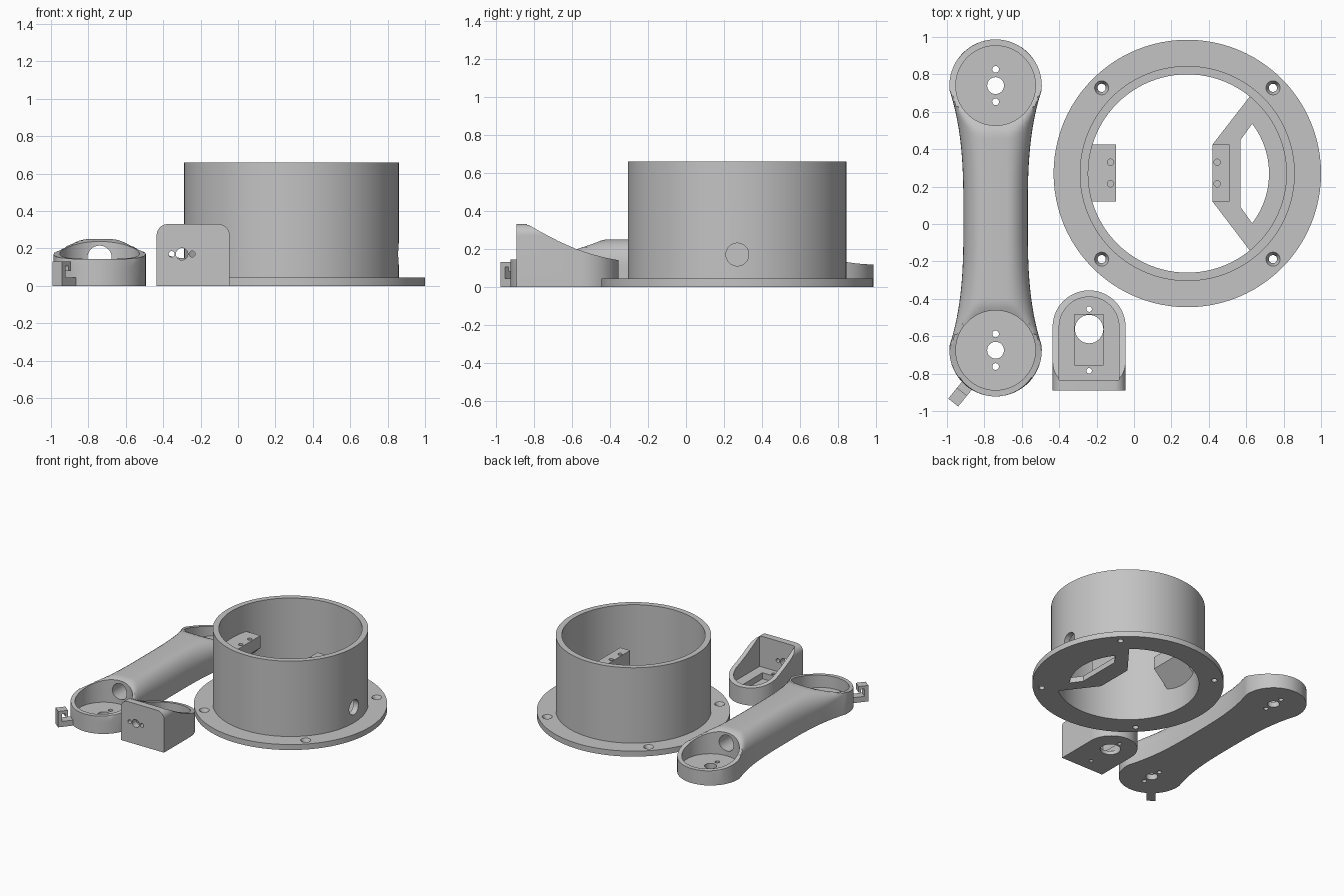
import bpy, bmesh, math
from mathutils import Matrix, Vector

if "Cube" in bpy.data.objects:
    bpy.data.objects.remove(bpy.data.objects["Cube"])

gray = bpy.data.materials.new("plain_gray")
gray.diffuse_color = (0.55, 0.55, 0.55, 1)
gray.use_nodes = True
gray.node_tree.nodes["Principled BSDF"].inputs["Base Color"].default_value = gray.diffuse_color


def finish(name, bm):
    bmesh.ops.recalc_face_normals(bm, faces=bm.faces)
    me = bpy.data.meshes.new(name)
    bm.to_mesh(me)
    bm.free()
    ob = bpy.data.objects.new(name, me)
    bpy.context.collection.objects.link(ob)
    me.materials.append(gray)
    return ob


def prism(name, pts, a, b, axis="z"):
    """Extrude a 2D outline from a to b: z uses (x,y), y uses (x,z), x uses (y,z)."""
    place = {"z": lambda p, h: (p[0], p[1], h),
             "y": lambda p, h: (p[0], h, p[1]),
             "x": lambda p, h: (h, p[0], p[1])}[axis]
    bm = bmesh.new()
    lo = [bm.verts.new(place(p, a)) for p in pts]
    hi = [bm.verts.new(place(p, b)) for p in pts]
    bm.faces.new(lo)
    bm.faces.new(hi)
    n = len(pts)
    for i in range(n):
        j = (i + 1) % n
        bm.faces.new((lo[i], lo[j], hi[j], hi[i]))
    return finish(name, bm)


def arc(cx, cy, r, a0, a1, n):
    return [(cx + r * math.cos(math.radians(a0 + (a1 - a0) * i / n)),
             cy + r * math.sin(math.radians(a0 + (a1 - a0) * i / n))) for i in range(n + 1)]


def disc(cx, cy, r, a, b, axis="z", n=32, name="cutter"):
    return prism(name, arc(cx, cy, r, 0, 360, n)[:-1], a, b, axis)


def box(x0, x1, y0, y1, z0, z1, name="cutter"):
    return prism(name, [(x0, y0), (x1, y0), (x1, y1), (x0, y1)], z0, z1)


def boolean(ob, others, op="DIFFERENCE"):
    for o in others:
        m = ob.modifiers.new("bool", "BOOLEAN")
        m.operation, m.solver, m.object = op, "EXACT", o
    dg = bpy.context.evaluated_depsgraph_get()
    dg.update()
    me = bpy.data.meshes.new_from_object(ob.evaluated_get(dg))
    ob.modifiers.clear()
    ob.data = me
    for o in others:
        bpy.data.objects.remove(o)


# ---- round base housing ----
BX, BY = 0.285, 0.27
base = disc(BX, BY, 0.715, 0, 0.045, n=96, name="base_housing")
boolean(base, [disc(BX, BY, 0.575, 0.0, 0.66, n=96)], "UNION")
cuts = [disc(BX, BY, 0.53, -0.1, 0.8, n=96),
        disc(BY, 0.17, 0.06, 0.7, 1.0, "x")]          # cable hole
for sx in (-1, 1):
    for sy in (-1, 1):
        px, py = BX + sx * 0.458, BY + sy * 0.458
        cuts.append(disc(px, py, 0.022, -0.1, 0.1, n=24))
        bm = bmesh.new()                               # countersink
        bmesh.ops.create_cone(bm, cap_ends=True, segments=24, radius1=0.021, radius2=0.038,
                              depth=0.03, matrix=Matrix.Translation((px, py, 0.0305)))
        cuts.append(finish("cutter", bm))
boolean(base, cuts)

# ---- motor mounts inside the housing ----
left = prism("left_motor_mount", [(-0.262, 0.44), (-0.095, 0.44), (-0.095, 0.34), (-0.262, 0.175)],
             0.12, 0.425, "y")
boolean(left, [disc(-0.125, y, 0.017, 0.34, 0.5, n=20) for y in (0.215, 0.33)])

plate = prism("right_mount_plate", [(0.42, 0.12), (0.42, 0.425)]
              + arc(BX, BY, 0.55, 51, -51, 24), 0, 0.045)
window = [(BX + 0.285, BY - 0.18), (BX + 0.285, BY + 0.18)] + arc(BX, BY, 0.437, 37.5, -37.5, 20)
boolean(plate, [prism("cutter", window, -0.1, 0.2)])
post = box(0.42, 0.51, 0.12, 0.425, 0.04, 0.44, "right_motor_post")
boolean(post, [disc(0.445, y, 0.017, 0.34, 0.5, n=20) for y in (0.215, 0.33)])

# ---- arm link: lofted body with a cup at each end ----
AX, YN, YF, R = -0.74, -0.675, 0.74, 0.247
YM, HALF = (YN + YF) / 2, (YF - YN) / 2


def half_width(y):
    u = abs(y - YM)
    if u < 0.68:
        return 0.172 + 0.0735 * (u / 0.68) ** 3
    return math.sqrt(max(R * R - (u - HALF) ** 2, 0.0001))


def cap_height(y):
    """Top limit of the arm, sweeping down to the cup rims."""
    u = abs(y - YM)
    t = min(max((u - 0.4625) / 0.492, 0), 1)
    end = 0.143 if y < YM else 0.118
    return end + (0.25 - end) * (1 - t) ** 1.9


stations = [YM + 0.68 * (i / 24 - 1) for i in range(49)]
ring = [HALF + R * math.sin(math.radians(a)) for a in range(0, 91, 6)]
stations = sorted(stations + [YM + s * u for u in ring for s in (-1, 1)])
bm = bmesh.new()
loops = []
for y in stations:
    w, cap = half_width(y), cap_height(y)
    flat = min(0.06, w * 0.4)
    hs = 0.1 + 0.07 * min(max((w - 0.172) / 0.075, 0), 1)
    side = [(w, 0)]
    for k in range(10):
        a = math.pi / 2 * k / 9
        side.append((flat + (w - flat) * math.cos(a), min(hs + (0.25 - hs) * math.sin(a), cap)))
    sec = side + [(-x, z) for x, z in reversed(side)]
    loops.append([bm.verts.new((AX + x, y, z)) for x, z in sec])
for p, q in zip(loops, loops[1:]):
    for i in range(len(p)):
        j = (i + 1) % len(p)
        bm.faces.new((p[i], p[j], q[j], q[i]))
bm.faces.new(loops[0])
bm.faces.new(loops[-1])
arm = finish("arm_link", bm)
cuts = [disc(AX, 0.15, 0.065, YN, YF, "y")]             # cable channel
for cy in (YN, YF):
    cuts += [disc(AX, cy, 0.213, 0.045, 0.5, n=64),
             disc(AX, cy, 0.045, -0.1, 0.1, n=32)]
    cuts += [disc(AX, cy + s * 0.087, 0.018, -0.1, 0.1, n=20) for s in (-1, 1)]
boolean(arm, cuts)

# ---- cable hook on the near cup ----
hook = prism("cable_hook", [(0.235, 0), (0.36, 0), (0.36, 0.13), (0.285, 0.13), (0.285, 0.08),
                            (0.305, 0.08), (0.305, 0.105), (0.33, 0.105), (0.33, 0.045),
                            (0.235, 0.045)], -0.034, 0.034, "y")
hook.data.transform(Matrix.Translation((AX, YN, 0)) @ Matrix.Rotation(math.radians(-129), 4, "Z"))

# ---- small angle bracket ----
CX, CY = -0.24, -0.55
bracket = prism("angle_bracket", [(CX - 0.195, -0.89), (CX + 0.195, -0.89)]
                + arc(CX, CY, 0.195, 0, 180, 40), 0, 0.4)
rounded = ([(CX - 0.195, -0.1), (CX + 0.195, -0.1)] + arc(CX + 0.135, 0.27, 0.06, 0, 90, 10)
           + arc(CX - 0.135, 0.27, 0.06, 90, 180, 10))
boolean(bracket, [prism("cutter", rounded, -1.0, -0.3, "y")], "INTERSECT")
# sweeping side-wall cut, inner cavity, pocket and screw holes
sweep = [(-0.835, 0.5), (-0.835, 0.33), (-0.76, 0.287), (-0.67, 0.24), (-0.58, 0.2),
         (-0.5, 0.173), (-0.42, 0.152), (-0.3, 0.13), (-0.3, 0.5)]
cavity = [(CX - 0.16, -0.835), (CX + 0.16, -0.835)] + arc(CX, CY, 0.16, 0, 180, 40)
cuts = [prism("cutter", sweep, -0.6, 0.2, "x"),
        prism("cutter", cavity, 0.08, 0.6),
        box(CX - 0.077, CX + 0.078, -0.755, -0.485, 0.03, 0.3),
        disc(CX, -0.562, 0.076, -0.1, 0.2),
        disc(CX, -0.455, 0.015, -0.1, 0.2, n=16),
        disc(CX, -0.785, 0.015, -0.1, 0.2, n=16),
        disc(-0.3, 0.17, 0.032, -1, -0.8, "y", 24)]
cuts += [disc(-0.3 + s * 0.055, 0.17, 0.016, -1, -0.8, "y", 16) for s in (-1, 1)]
boolean(bracket, cuts)

# ---- smooth shading with sharp edges ----
bpy.ops.object.select_all(action="DESELECT")
for ob in bpy.context.scene.objects:
    ob.select_set(True)
bpy.context.view_layer.objects.active = base
bpy.ops.object.shade_smooth_by_angle(angle=math.radians(30))
